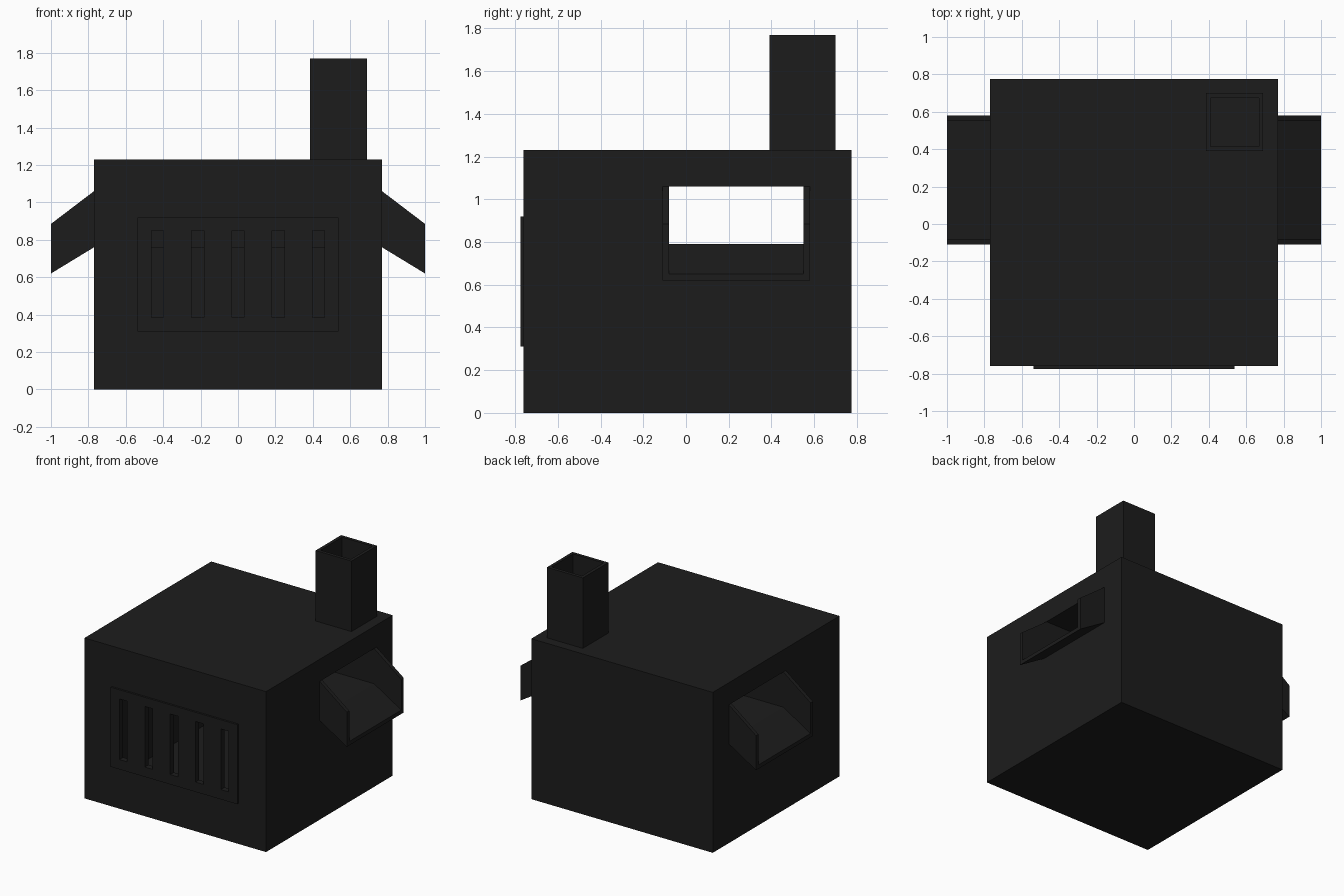
import bpy, bmesh

if "Cube" in bpy.data.objects:
    bpy.data.objects.remove(bpy.data.objects["Cube"])

dark = bpy.data.materials.new("dark_iron")
dark.diffuse_color = (0.012, 0.012, 0.012, 1)
dark.use_nodes = True
dark.node_tree.nodes["Principled BSDF"].inputs["Base Color"].default_value = dark.diffuse_color


def finish(name, bm):
    bmesh.ops.recalc_face_normals(bm, faces=bm.faces)
    me = bpy.data.meshes.new(name)
    bm.to_mesh(me)
    bm.free()
    ob = bpy.data.objects.new(name, me)
    bpy.context.collection.objects.link(ob)
    me.materials.append(dark)
    return ob


def add_prism(bm, xz, y0, y1):
    """Extrude an x-z profile along y."""
    a = [bm.verts.new((x, y0, z)) for x, z in xz]
    b = [bm.verts.new((x, y1, z)) for x, z in xz]
    bm.faces.new(a)
    bm.faces.new(b[::-1])
    n = len(xz)
    for i in range(n):
        j = (i + 1) % n
        bm.faces.new((a[i], b[i], b[j], a[j]))


def boxes(name, *ranges):
    """One object from boxes given as x0, x1, y0, y1, z0, z1."""
    bm = bmesh.new()
    for x0, x1, y0, y1, z0, z1 in ranges:
        add_prism(bm, [(x0, z0), (x1, z0), (x1, z1), (x0, z1)], y0, y1)
    return finish(name, bm)


def cut(ob, *cutters):
    for c in cutters:
        c.hide_render = True
        c.hide_viewport = True
        c.display_type = 'WIRE'
        m = ob.modifiers.new("cut", 'BOOLEAN')
        m.operation, m.solver, m.object = 'DIFFERENCE', 'EXACT', c


# Cutters: hollow interior, side-to-side tunnel, grille slots, flue
cavity = boxes("cavity_cutter", (-.74, .74, -.73, .745, .03, 1.2))
tunnel = boxes("tunnel_cutter", (-.9, .9, -.08, .55, .79, 1.06))
slots = boxes("slot_cutter", *[(x - .033, x + .033, -.9, -.7, .385, .85)
                               for x in (-.43, -.215, 0, .215, .43)])
flue = boxes("flue_cutter", (.41, .667, .415, .675, 1.25, 1.9))

# Hollow body shell
body = boxes("body", (-.77, .77, -.76, .775, 0, 1.23))
cut(body, cavity, tunnel, slots)

# Slotted front plate
grille = boxes("front_grille", (-.537, .537, -.775, -.755, .31, .92))
cut(grille, slots)

# Duct linking the two side openings
duct = boxes("duct", (-.75, .75, -.11, .58, .76, 1.09))
cut(duct, tunnel)

# Open-topped chimney
chimney = boxes("chimney", (.385, .69, .39, .70, 1.22, 1.77))
cut(chimney, flue)

# Sloping open chutes on both sides
bm = bmesh.new()
cheek = [(.77, .76), (1, .62), (1, .885), (.77, 1.06)]
add_prism(bm, cheek, -.11, -.08)
add_prism(bm, cheek, .55, .58)
add_prism(bm, [(.77, .76), (1, .62), (1, .65), (.77, .79)], -.08, .55)
chutes = finish("side_chutes", bm)
mirror = chutes.modifiers.new("mirror", 'MIRROR')
mirror.use_axis = (True, False, False)
